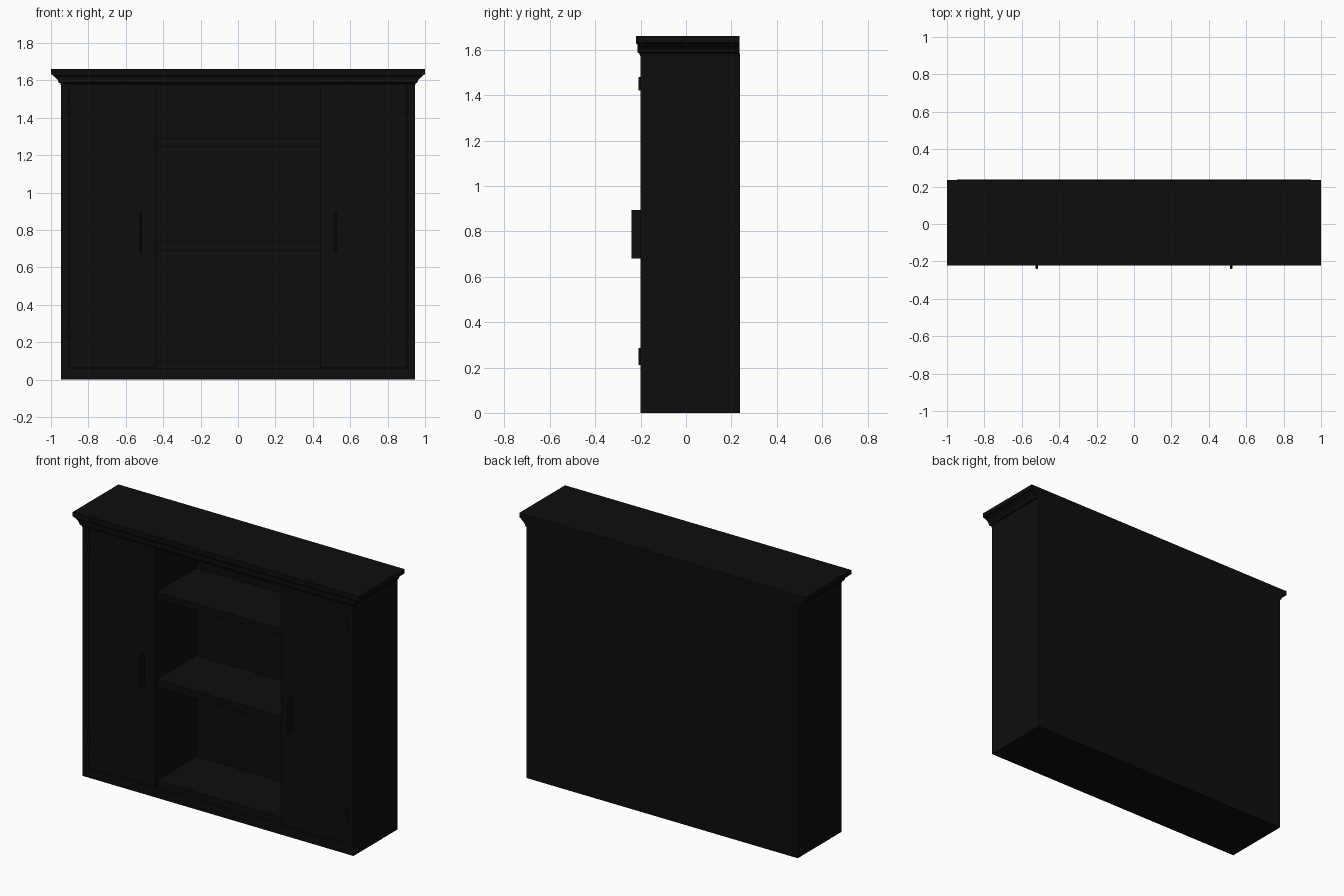
import bpy
import bmesh
import math

cube = bpy.data.objects.get("Cube")
if cube:
    bpy.data.objects.remove(cube, do_unlink=True)

# One near-black painted finish
black = bpy.data.materials.new("black_paint")
black.use_nodes = True
black.diffuse_color = (0.004, 0.004, 0.004, 1)
black.node_tree.nodes["Principled BSDF"].inputs["Base Color"].default_value = (0.004, 0.004, 0.004, 1)


def finish(bm, name):
    bmesh.ops.recalc_face_normals(bm, faces=bm.faces)
    mesh = bpy.data.meshes.new(name)
    bm.to_mesh(mesh)
    bm.free()
    mesh.materials.append(black)
    obj = bpy.data.objects.new(name, mesh)
    bpy.context.collection.objects.link(obj)
    return obj


def box(name, x, y, z, bevel=0.0):
    """Box from (min, max) ranges, with optional bevelled edges."""
    bm = bmesh.new()
    bmesh.ops.create_cube(bm, size=1)
    for v in bm.verts:
        for i, (lo, hi) in enumerate((x, y, z)):
            v.co[i] = lo + (v.co[i] + 0.5) * (hi - lo)
    if bevel:
        bmesh.ops.bevel(bm, geom=bm.edges[:], offset=bevel, segments=2,
                        affect='EDGES', profile=0.5)
    return finish(bm, name)


def hinge(name, x, z0, z1):
    bm = bmesh.new()
    bmesh.ops.create_cone(bm, cap_ends=True, segments=12, radius1=0.007,
                          radius2=0.007, depth=z1 - z0)
    bmesh.ops.translate(bm, verts=bm.verts, vec=(x, -0.202, (z0 + z1) / 2))
    obj = finish(bm, name)
    for p in obj.data.polygons:
        p.use_smooth = abs(p.normal.z) < 0.5


FRONT, BACK, TOP = -0.2, 0.237, 1.585
DOOR_BACK = FRONT + 0.014

# Mirrored side cabinets with inset doors, handles and hinges
for side, s in (("left", 1), ("right", -1)):
    def span(a, b):
        return tuple(sorted((s * a, s * b)))
    box(side + "_cabinet", span(0.44, 0.947), (DOOR_BACK, BACK), (0, TOP))
    box(side + "_stile", span(0.903, 0.947), (FRONT, DOOR_BACK), (0, TOP))
    box(side + "_door", span(0.441, 0.900), (FRONT, DOOR_BACK), (0.063, 1.58))
    box(side + "_handle", span(0.514, 0.526), (-0.24, FRONT + 0.002), (0.68, 0.895), 0.003)
    hinge(side + "_upper_hinge", s * 0.902, 1.42, 1.48)
    hinge(side + "_lower_hinge", s * 0.902, 0.21, 0.285)

# Plinth across the front, floor and back of the open bay
box("plinth", (-0.903, 0.903), (FRONT, DOOR_BACK), (0, 0.06))
box("bay_base", (-0.44, 0.44), (DOOR_BACK, BACK), (0, 0.06))
box("bay_back", (-0.44, 0.44), (0.215, BACK), (0.06, TOP))

# Shelves of the open bay
for name, z0, z1 in (("bottom_shelf", 0.06, 0.10), ("middle_shelf", 0.69, 0.738),
                     ("upper_shelf", 1.248, 1.29)):
    box(name, (-0.44, 0.44), (-0.185, 0.215), (z0, z1))

# Stepped cornice: half width, front y, height
profile = [(0.947, -0.201, 1.572), (0.950, -0.207, 1.585), (0.958, -0.213, 1.588),
           (0.964, -0.213, 1.603), (0.975, -0.213, 1.615), (0.985, -0.214, 1.622),
           (0.988, -0.220, 1.628), (1.0, -0.221, 1.633), (1.0, -0.221, 1.66)]
bm = bmesh.new()
rings = [[bm.verts.new(c) for c in ((-w, y, z), (w, y, z), (w, 0.235, z), (-w, 0.235, z))]
         for w, y, z in profile]
for a, b in zip(rings, rings[1:]):
    for i in range(4):
        j = (i + 1) % 4
        bm.faces.new((a[i], a[j], b[j], b[i]))
bm.faces.new(rings[0])
bm.faces.new(rings[-1])
finish(bm, "cornice")
